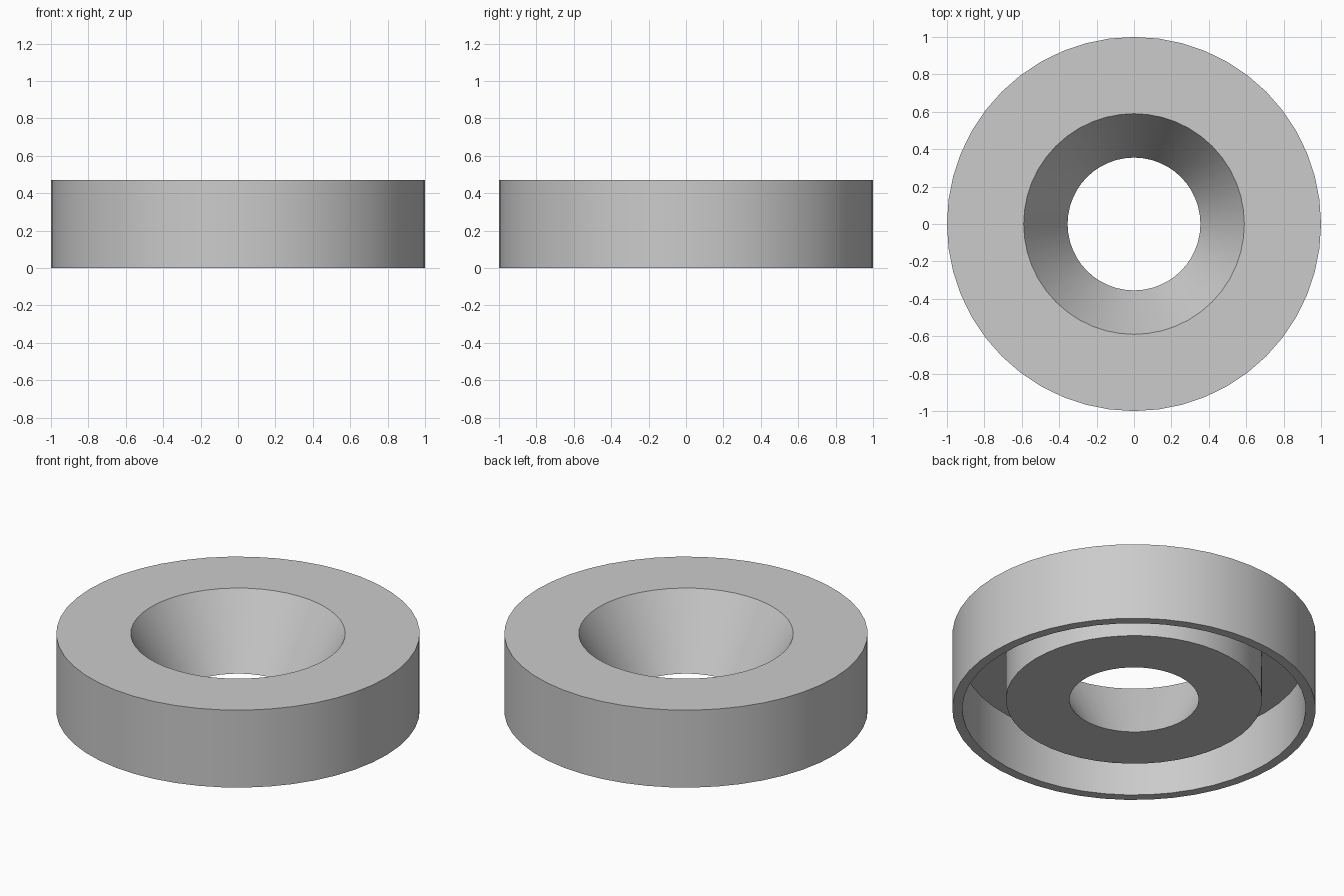
import bpy, bmesh, math

if "Cube" in bpy.data.objects:
    bpy.data.objects.remove(bpy.data.objects["Cube"])

SIDES = 48

# closed cross-section (radius, height), revolved around z
PROFILE = [
    (1.0, 0.0), (1.0, 0.47),        # outer wall
    (0.59, 0.47), (0.355, 0.06),    # conical bore
    (0.705, 0.06), (0.705, 0.33),   # underside of hub, hub wall
    (0.945, 0.33), (0.945, 0.0),    # groove ceiling, skirt inner wall
]


def revolve(name, profile, sides):
    bm = bmesh.new()
    rings = []
    for i in range(sides):
        a = 2 * math.pi * i / sides
        rings.append([bm.verts.new((r * math.cos(a), r * math.sin(a), z))
                      for r, z in profile])
    n = len(profile)
    for i in range(sides):
        a, b = rings[i], rings[(i + 1) % sides]
        for j in range(n):
            k = (j + 1) % n
            bm.faces.new((a[j], b[j], b[k], a[k]))
    bmesh.ops.recalc_face_normals(bm, faces=bm.faces[:])
    mesh = bpy.data.meshes.new(name)
    bm.to_mesh(mesh)
    bm.free()
    obj = bpy.data.objects.new(name, mesh)
    bpy.context.collection.objects.link(obj)
    return obj


# hollow ring with tapered centre hole
ring = revolve("tapered_ring", PROFILE, SIDES)
bpy.context.view_layer.objects.active = ring
ring.select_set(True)
bpy.ops.object.shade_smooth_by_angle(angle=math.radians(30))
